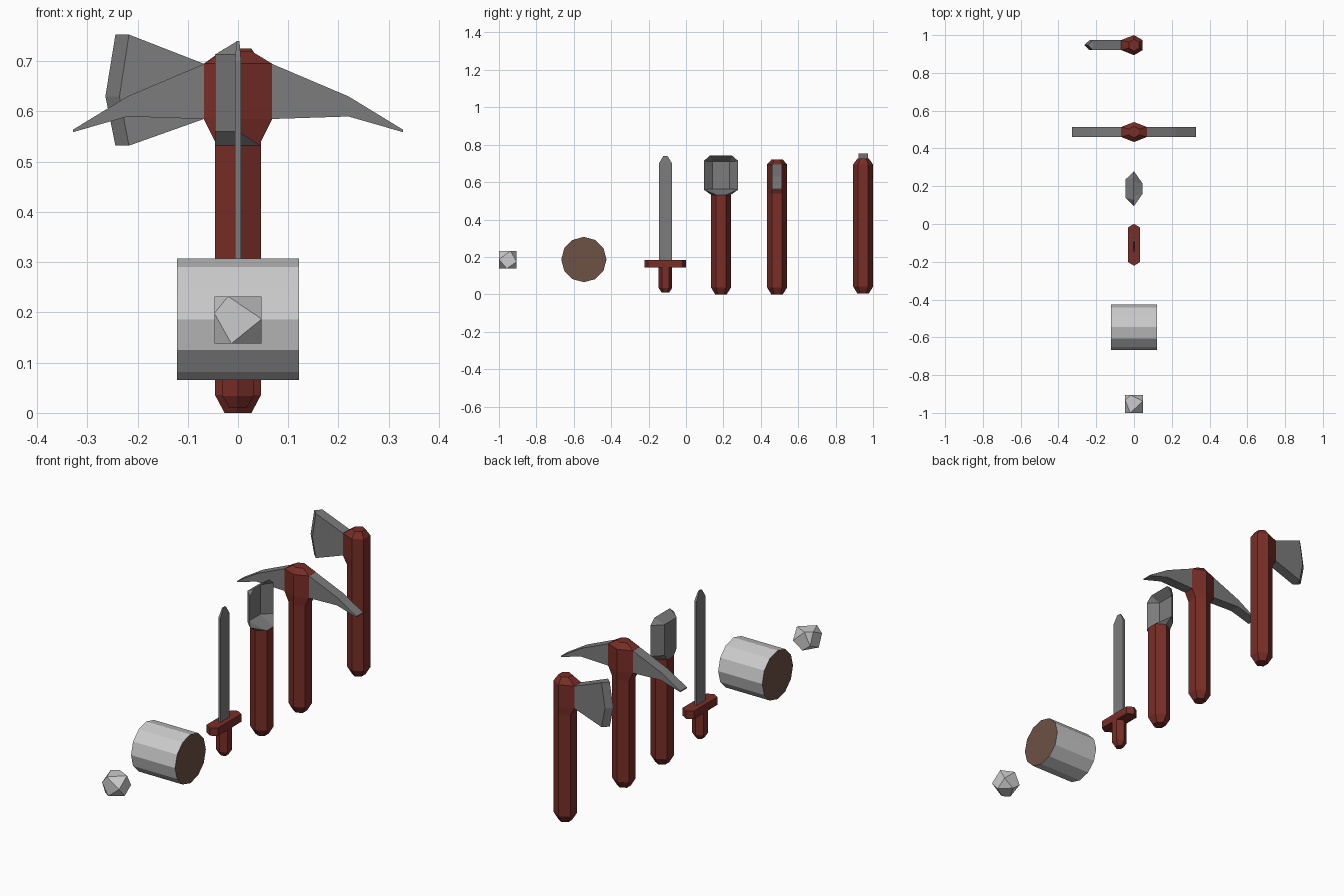
import bpy, bmesh, math, random
from mathutils import Vector

if "Cube" in bpy.data.objects:
    bpy.data.objects.remove(bpy.data.objects["Cube"])


def material(name, rgb):
    m = bpy.data.materials.new(name)
    m.diffuse_color = (*rgb, 1)
    m.use_nodes = True
    m.node_tree.nodes["Principled BSDF"].inputs["Base Color"].default_value = m.diffuse_color
    return m


WOOD = material("red_wood", (0.19, 0.027, 0.02))
METAL = material("dark_metal", (0.2, 0.2, 0.2))
CORE = material("cut_wood", (0.155, 0.083, 0.06))


def finish(name, bm, y, mat=None):
    bmesh.ops.recalc_face_normals(bm, faces=bm.faces)
    me = bpy.data.meshes.new(name)
    bm.to_mesh(me)
    bm.free()
    ob = bpy.data.objects.new(name, me)
    ob.location.y = y
    bpy.context.collection.objects.link(ob)
    if mat:
        me.materials.append(mat)
    return ob


def loft(name, rings, y, mat, caps=True):
    """Skin a list of equally sized point rings."""
    bm = bmesh.new()
    vs = [[bm.verts.new(p) for p in r] for r in rings]
    n = len(rings[0])
    for a, b in zip(vs, vs[1:]):
        for i in range(n):
            j = (i + 1) % n
            bm.faces.new((a[i], a[j], b[j], b[i]))
    if caps:
        bm.faces.new(vs[0][::-1])
        bm.faces.new(vs[-1])
    return finish(name, bm, y, mat)


def hexagon(z, r, left=None, right=None):
    """Hexagon with points on +-y; left/right move the -x/+x sides outward."""
    pts = []
    for k in range(6):
        a = math.radians(90 + 60 * k)
        x, y = r * math.cos(a), r * math.sin(a)
        if x < -0.001 and left is not None:
            x = -left
        if x > 0.001 and right is not None:
            x = right
        pts.append((x, y, z))
    return pts


def handle(name, y, z0, left=None, right=None):
    loft(name, [hexagon(z0, 0.031), hexagon(z0 + 0.036, 0.053), hexagon(z0 + 0.54, 0.053),
                hexagon(0.585, 0.053, left, right), hexagon(0.695, 0.053, left, right),
                hexagon(z0 + 0.72, 0.031)], y, WOOD)


def section(x, zlo, zhi, w):
    return [(x, -w, zlo), (x, w, zlo), (x, w, zhi), (x, -w, zhi)]


# Axe: handle with one-sided socket, blade flaring to a bowed cutting edge
AXE_Y = 0.947
handle("axe_handle", AXE_Y, 0.005, left=0.068)
bm = bmesh.new()
w = 0.026
rows = [[bm.verts.new((x, s * w, z)) for x, z in
         ((-0.068, 0.585), (-0.068, 0.64), (-0.068, 0.695), (-0.217, 0.753), (-0.236, 0.63), (-0.217, 0.532))]
        for s in (-1, 1)]
edge = [bm.verts.new((x, 0.0, z)) for x, z in ((-0.244, 0.753), (-0.264, 0.63), (-0.244, 0.532))]
for r in rows:
    bm.faces.new(r)
    bm.faces.new((r[3], edge[0], edge[1], r[4]))
    bm.faces.new((r[4], edge[1], edge[2], r[5]))
a, b = rows
for i, j in ((0, 1), (1, 2), (2, 3), (5, 0)):
    bm.faces.new((a[i], a[j], b[j], b[i]))
bm.faces.new((a[3], b[3], edge[0]))
bm.faces.new((a[5], b[5], edge[2]))
finish("axe_blade", bm, AXE_Y, METAL)

# Pickaxe: handle with two-sided socket and mirrored drooping spikes
PICK_Y = 0.487
handle("pickaxe_handle", PICK_Y, 0.0, left=0.068, right=0.068)
for side, s in (("left", -1), ("right", 1)):
    loft("pickaxe_spike_" + side, [section(s * 0.067, 0.585, 0.695, w),
                                   section(s * 0.22, 0.59, 0.63, w),
                                   section(s * 0.328, 0.559, 0.564, w)], PICK_Y, METAL)

# Shovel: handle and a dished blade, open towards +x
SHOVEL_Y = 0.187
loft("shovel_handle", [hexagon(0, 0.031), hexagon(0.036, 0.053), hexagon(0.532, 0.053)],
     SHOVEL_Y, WOOD)
bm = bmesh.new()


def half(pts):
    return [bm.verts.new(p) for p in pts] + [bm.verts.new((x, -y, z)) for x, y, z in reversed(pts)]


neck = [bm.verts.new(p) for p in hexagon(0.532, 0.053)]
rim = half([(0, 0.092, 0.56), (0, 0.092, 0.713), (0, 0.06, 0.741)])
back = half([(-0.046, 0.048, 0.56), (-0.046, 0.048, 0.713)])
dish = half([(-0.04, 0.046, 0.564), (-0.04, 0.046, 0.709)])
for p in (back, dish):
    bm.faces.new(p)
    bm.faces.new((rim[0], rim[1], p[1], p[0]))
    bm.faces.new((rim[1], rim[2], p[1]))
    bm.faces.new((rim[2], rim[3], p[2], p[1]))
    bm.faces.new((rim[3], rim[4], p[2]))
    bm.faces.new((rim[4], rim[5], p[3], p[2]))
# collar between the neck hexagon and the blade
bm.faces.new(neck)
bm.faces.new((neck[0], neck[1], back[0], rim[0]))
bm.faces.new((neck[1], neck[2], back[3], back[0]))
bm.faces.new((neck[2], neck[3], rim[5], back[3]))
bm.faces.new((neck[3], neck[4], rim[5]))
bm.faces.new((neck[5], neck[0], rim[0]))
bm.faces.new((neck[4], neck[5], dish[0], dish[3]))
bm.faces.new((neck[5], rim[0], dish[0]))
bm.faces.new((neck[4], dish[3], rim[5]))
finish("shovel_blade", bm, SHOVEL_Y, METAL)

# Sword: hexagonal grip, long pointed guard, flat blade
SWORD_Y = -0.11
loft("sword_grip", [hexagon(0.01, 0.02), hexagon(0.034, 0.036), hexagon(0.15, 0.036)], SWORD_Y, WOOD)
loft("sword_guard", [[(0, 0.111, z), (-0.031, 0.092, z), (-0.031, -0.092, z),
                      (0, -0.111, z), (0.031, -0.092, z), (0.031, 0.092, z)]
                     for z in (0.144, 0.183)], SWORD_Y, WOOD)
loft("sword_blade", [[(-t, -h, z), (t, -h, z), (t, h, z), (-t, h, z)]
                     for z, h, t in ((0.18, 0.035, 0.006), (0.7, 0.035, 0.006), (0.74, 0.011, 0.003))],
     SWORD_Y, METAL)

# Log: twelve-sided, lying along x, with bare cut ends
ring = [(0.121 * math.cos(k * math.pi / 6), 0.186 + 0.121 * math.sin(k * math.pi / 6)) for k in range(12)]
log = loft("log", [[(x, y, z) for y, z in ring] for x in (-0.121, 0.121)], -0.546,
           material("pale_bark", (0.8, 0.8, 0.8)))
log.data.materials.append(CORE)
for f in log.data.polygons:
    f.material_index = int(abs(f.normal.x) > 0.9)

# Stone: hull of points scattered along the edges of a cube
random.seed(4)
bm = bmesh.new()
h = 0.047
for axis in range(3):
    for s in (-1, 1):
        for t in (-1, 1):
            p = Vector((0, 0, 0))
            p[axis] = random.uniform(-0.025, 0.025)
            p[(axis + 1) % 3] = s * h
            p[(axis + 2) % 3] = t * h
            bm.verts.new(p + Vector((0, 0, 0.185)))
bmesh.ops.convex_hull(bm, input=bm.verts)
bmesh.ops.dissolve_limit(bm, angle_limit=0.05, verts=bm.verts, edges=bm.edges)
finish("stone", bm, -0.953)
